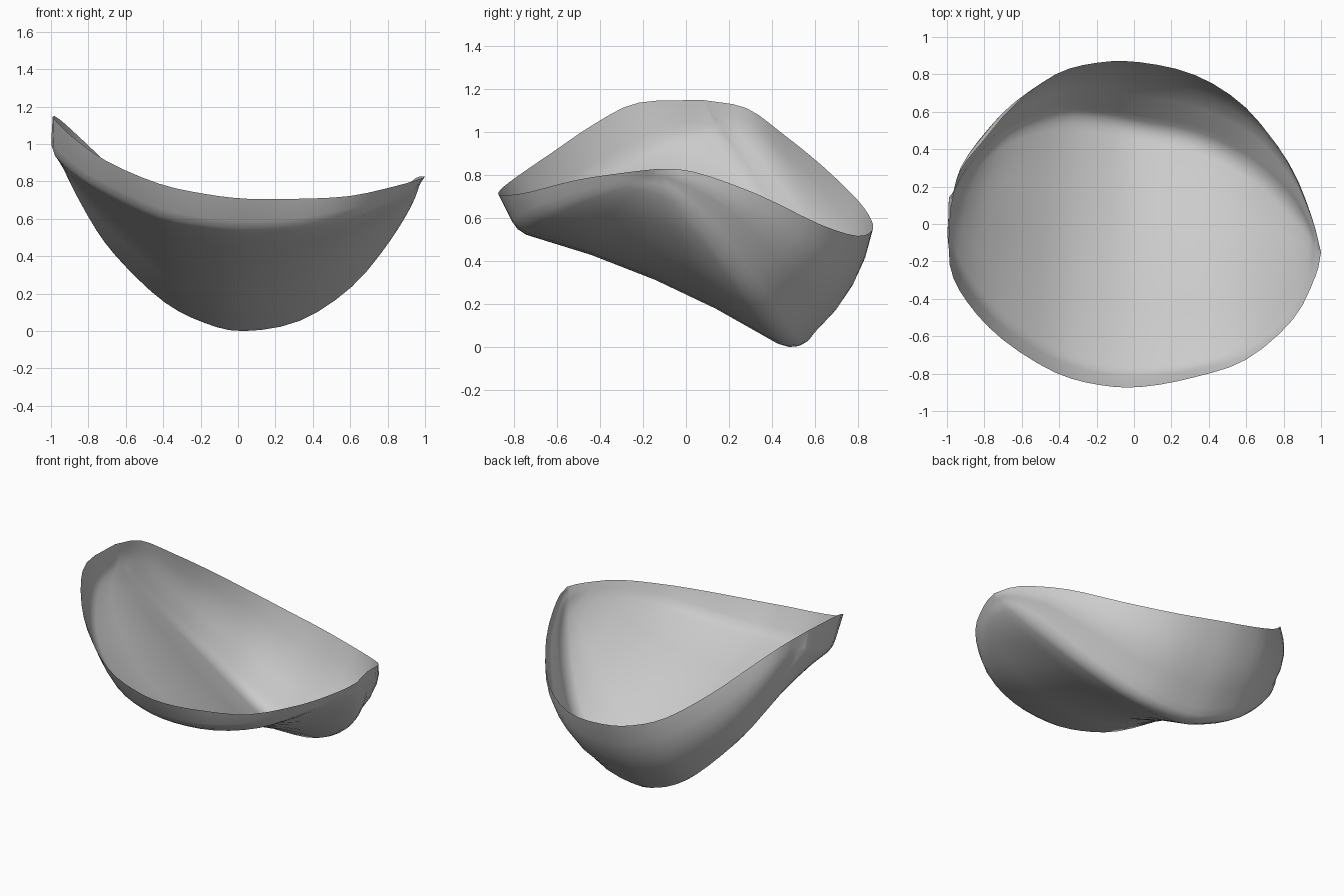
import bpy, bmesh
from mathutils import Vector

if "Cube" in bpy.data.objects:
    bpy.data.objects.remove(bpy.data.objects["Cube"])

# Guide curves of the shell, each running from the left tip to the right tip
FRONT_RIM = [(-.98, .08, 1.147), (-.985, -.22, 1.135), (-.89, -.42, 1.04), (-.7, -.62, .905),
             (-.42, -.795, .785), (-.17, -.863, .73), (.05, -.87, .705), (.32, -.82, .705),
             (.6, -.725, .72), (.85, -.51, .775), (.97, -.28, .81), (1, -.15, .825)]
FRONT_FOLD = [(-.99, .14, 1.03), (-.99, -.12, .955), (-.85, -.37, .83), (-.68, -.54, .73),
              (-.42, -.7, .61), (-.18, -.775, .56), (.04, -.79, .54), (.33, -.765, .555),
              (.6, -.68, .61), (.8, -.51, .685), (.93, -.3, .75), (.97, -.13, .78)]
BACK_CREASE = [(-.99, .14, 1.03), (-.88, .31, .76), (-.75, .46, .51), (-.6, .55, .32),
               (-.39, .6, .125), (-.18, .575, .015), (.03, .53, -.03), (.33, .47, .025),
               (.61, .34, .21), (.82, .16, .465), (.93, 0, .66), (.97, -.13, .78)]
BACK_RIM = [(-.98, .08, 1.147), (-.93, .28, 1.11), (-.8, .45, .99), (-.64, .635, .84),
            (-.42, .8, .68), (-.2, .862, .59), (.03, .865, .54), (.33, .795, .515),
            (.6, .62, .57), (.82, .33, .71), (.95, .03, .815), (1, -.15, .825)]


def smooth(points, steps=3):
    """Catmull-Rom curve through the points."""
    p = [Vector(q) for q in points]
    p = [2 * p[0] - p[1]] + p + [2 * p[-1] - p[-2]]
    out = []
    for a, b, c, d in zip(p, p[1:], p[2:], p[3:]):
        for k in range(steps):
            t = k / steps
            out.append(.5 * (2 * b + (c - a) * t + (2 * a - 5 * b + 4 * c - d) * t ** 2
                             + (3 * b - a - 3 * c + d) * t ** 3))
    return out + [p[-2]]


def rounded(a, corner, b, radius, n=4):
    """Points that round off one corner of a section."""
    la, lb = (a - corner).length, (b - corner).length
    r = min(radius, la * .4, lb * .4)
    s = corner + (a - corner) * (r / la if la > 1e-6 else 0)
    e = corner + (b - corner) * (r / lb if lb > 1e-6 else 0)
    return [s * (1 - t) ** 2 + corner * 2 * t * (1 - t) + e * t * t
            for t in (k / n for k in range(n + 1))]


def bowed(a, b, push, n=4):
    """Inner points of a span from a to b, bowed along push."""
    return [a.lerp(b, t) + push * 4 * t * (1 - t) for t in (k / n for k in range(1, n))]


def section(rim, fold, crease, back):
    """Front lip, seat and back panel in one cross-section."""
    width = min(1, (fold - crease).length)
    fold_pts = rounded(rim, fold, crease, .05, 2)
    crease_pts = rounded(fold, crease, back, .1)
    seat = bowed(fold_pts[-1], crease_pts[0], Vector((0, .01, .045)) * width ** 2)
    panel = bowed(crease_pts[-1], back, Vector((crease.x * .02, .042, -.022)) * width)
    return [rim] + fold_pts + seat + crease_pts + panel + [back]


# Loft the shell through all sections
rows = [section(*s) for s in zip(*map(smooth, (FRONT_RIM, FRONT_FOLD, BACK_CREASE, BACK_RIM)))]
bm = bmesh.new()
low = min(p.z for row in rows for p in row)
grid = [[bm.verts.new(p - Vector((0, 0, low))) for p in row] for row in rows]
for r0, r1 in zip(grid, grid[1:]):
    for j in range(len(r0) - 1):
        bm.faces.new((r0[j], r1[j], r1[j + 1], r0[j + 1]))

# Weld the two tips, where lip and back panel meet
bmesh.ops.remove_doubles(bm, verts=bm.verts, dist=.0005)
bmesh.ops.recalc_face_normals(bm, faces=bm.faces)
mesh = bpy.data.meshes.new("bowl_shell")
bm.to_mesh(mesh)
bm.free()
shell = bpy.data.objects.new("bowl_shell", mesh)
bpy.context.collection.objects.link(shell)
bpy.context.view_layer.objects.active = shell
shell.select_set(True)
bpy.ops.object.shade_smooth_by_angle(angle=.7)
